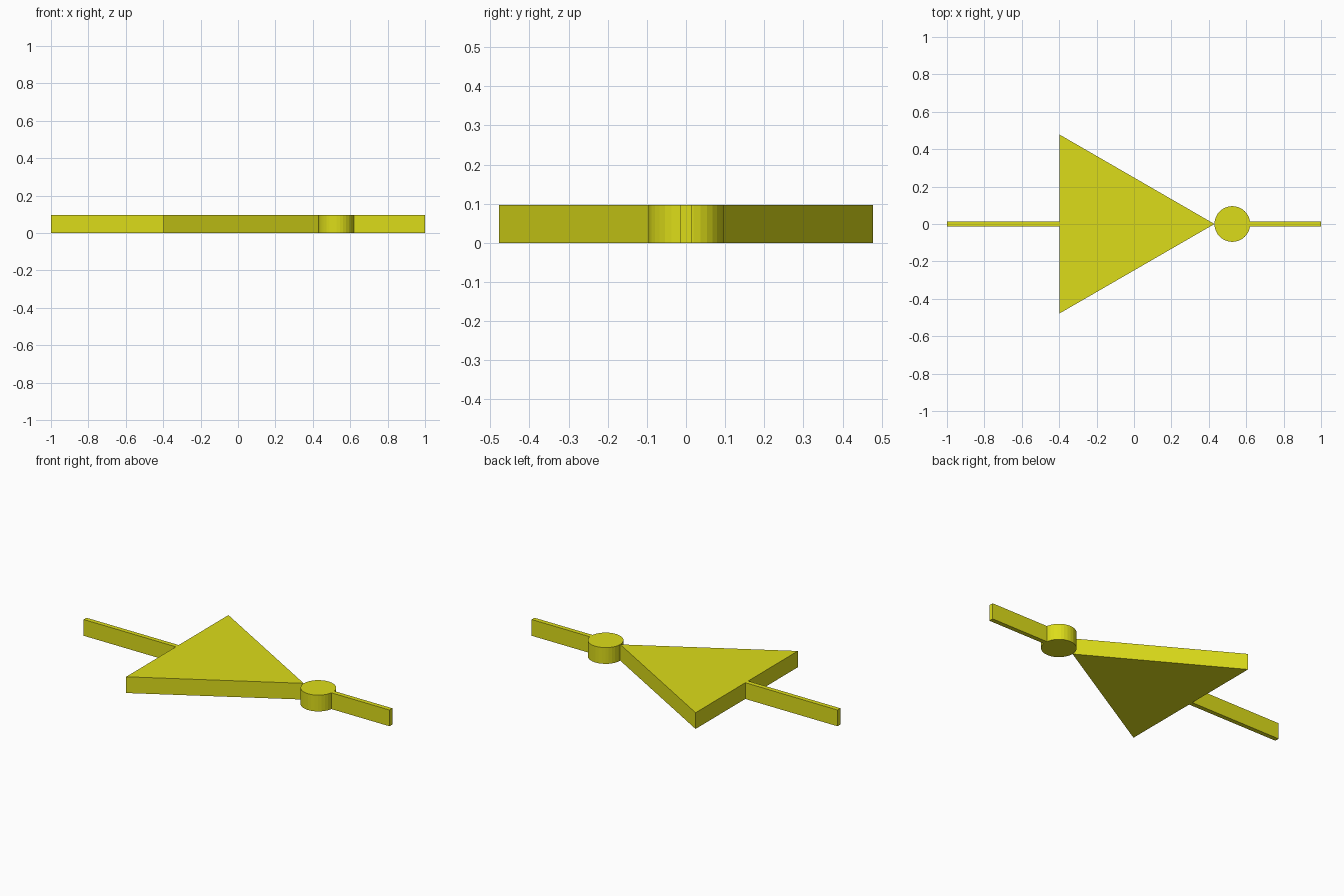
import bpy, bmesh
from math import cos, sin, pi, sqrt

if "Cube" in bpy.data.objects:
    bpy.data.objects.remove(bpy.data.objects["Cube"])

H = 0.096        # thickness
SIDE = 0.955     # triangle side
R = 0.0955       # bubble radius
W = 0.0135       # half width of leads
BASE_X = -0.397
TIP_X = BASE_X + SIDE * sqrt(3) / 2
BUBBLE_X = TIP_X + R

yellow = bpy.data.materials.new("yellow")
yellow.diffuse_color = (0.72, 0.72, 0.01, 1)
yellow.use_nodes = True
yellow.node_tree.nodes["Principled BSDF"].inputs["Base Color"].default_value = yellow.diffuse_color


def plate(name, outline):
    """Extrude a counter-clockwise outline up from z = 0."""
    bm = bmesh.new()
    face = bm.faces.new([bm.verts.new((x, y, 0)) for x, y in outline])
    top = bmesh.ops.extrude_face_region(bm, geom=[face], use_keep_orig=True)
    verts = [g for g in top["geom"] if isinstance(g, bmesh.types.BMVert)]
    bmesh.ops.translate(bm, verts=verts, vec=(0, 0, H))
    bmesh.ops.recalc_face_normals(bm, faces=bm.faces)
    mesh = bpy.data.meshes.new(name)
    bm.to_mesh(mesh)
    bm.free()
    mesh.materials.append(yellow)
    obj = bpy.data.objects.new(name, mesh)
    bpy.context.collection.objects.link(obj)


def bar(name, x0, x1):
    plate(name, [(x0, -W), (x1, -W), (x1, W), (x0, W)])


# Triangular body
plate("triangle_body", [(BASE_X, -SIDE / 2), (TIP_X, 0), (BASE_X, SIDE / 2)])

# Round bubble touching the tip
N = 32
plate("round_bubble", [(BUBBLE_X + R * cos(2 * pi * i / N), R * sin(2 * pi * i / N))
                       for i in range(N)])

# Leads on both ends
bar("input_lead", -1, BASE_X)
bar("output_lead", BUBBLE_X + R * 0.985, 1)
